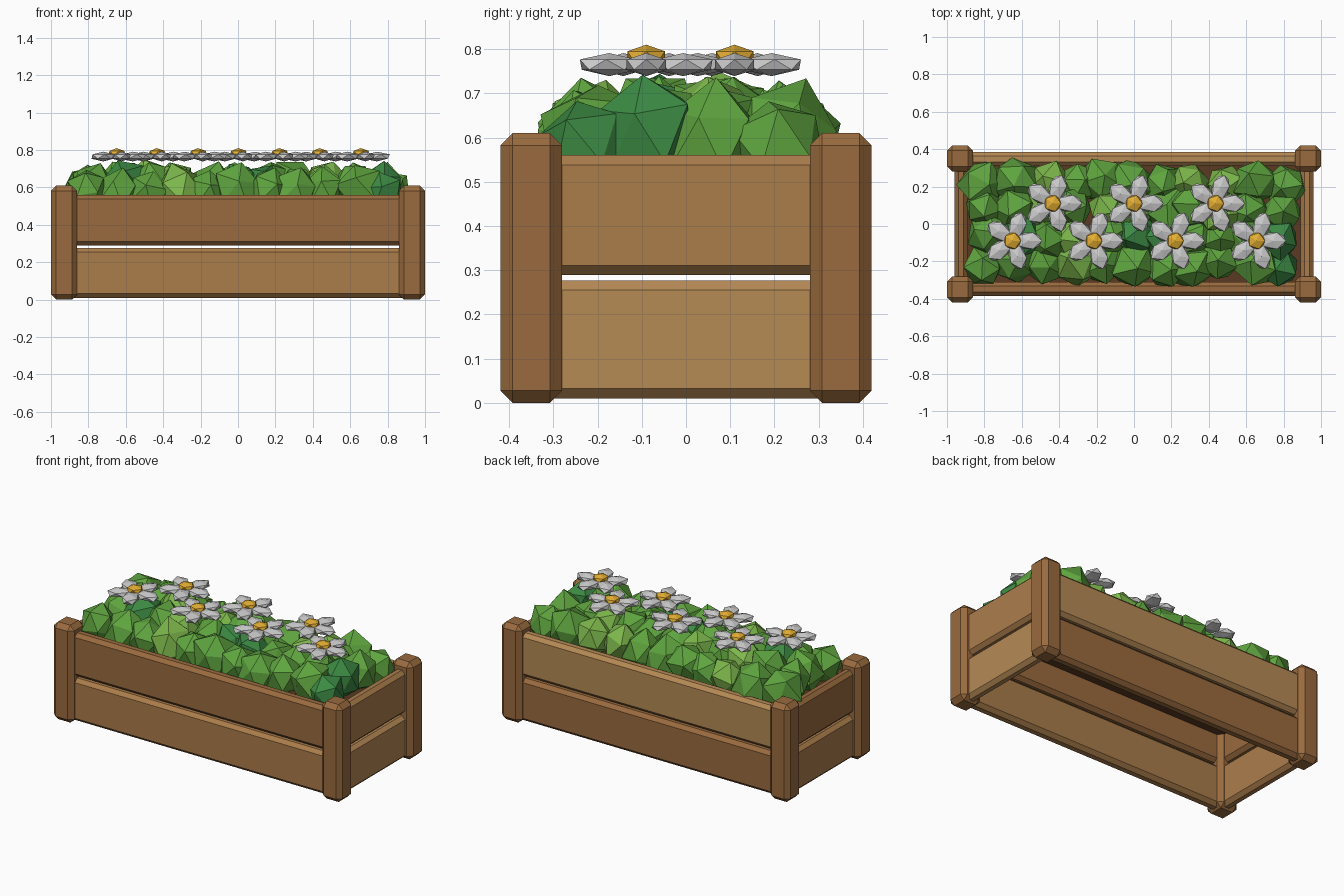
import bpy, bmesh, math, random
from mathutils import Matrix, Vector

if "Cube" in bpy.data.objects:
    bpy.data.objects.remove(bpy.data.objects["Cube"])

random.seed(7)


def material(name, hexcode):
    rgb = [int(hexcode[i:i + 2], 16) / 255 for i in (0, 2, 4)]
    lin = [c / 12.92 if c <= 0.04045 else ((c + 0.055) / 1.055) ** 2.4 for c in rgb]
    m = bpy.data.materials.new(name)
    m.diffuse_color = (*lin, 1)
    m.use_nodes = True
    m.node_tree.nodes["Principled BSDF"].inputs["Base Color"].default_value = m.diffuse_color
    return m


WOOD = {"dark": material("wood_dark", "9A6B3E"),
        "mid": material("wood_mid", "AB7D4B"),
        "light": material("wood_light", "B68A55")}
SOIL = material("soil", "5A3A22")
GREENS = [material("leaf_mid", "5FA53F"), material("leaf_light", "7DB84C"),
          material("leaf_dark", "3C8A43")]
WHITE = material("petal_white", "EDEDEA")
YELLOW = material("flower_yellow", "E3AE33")


def finish(bm, name, mat):
    mesh = bpy.data.meshes.new(name)
    bm.to_mesh(mesh)
    bm.free()
    mesh.materials.append(mat)
    ob = bpy.data.objects.new(name, mesh)
    bpy.context.collection.objects.link(ob)
    return ob


def box(name, lo, hi, mat, bevel=0.0):
    lo, hi = Vector(lo), Vector(hi)
    bm = bmesh.new()
    bmesh.ops.create_cube(bm, size=1, matrix=Matrix.Translation((lo + hi) / 2)
                          @ Matrix.Diagonal((*(hi - lo), 1)))
    if bevel:
        bmesh.ops.bevel(bm, geom=bm.edges[:], offset=bevel, segments=1, affect='EDGES')
    return finish(bm, name, mat)


def blob(bm, matrix):
    return bmesh.ops.create_icosphere(bm, subdivisions=1, radius=1, matrix=matrix)["verts"]


# Corner posts
for sx, side in ((-1, "left"), (1, "right")):
    for sy, end in ((-1, "front"), (1, "back")):
        x, y = 0.93 * sx, 0.35 * sy
        box(f"{end}_{side}_post", (x - 0.07, y - 0.07, 0), (x + 0.07, y + 0.07, 0.61),
            WOOD["dark"], 0.028)

# Side planks, two courses on each side with a narrow slot between them
courses = (("lower", 0.01, 0.277), ("upper", 0.289, 0.56))
tones = {"front": ("mid", "dark"), "back": ("dark", "light"),
         "left": ("mid", "dark"), "right": ("light", "mid")}
for i, (level, z0, z1) in enumerate(courses):
    for s, side in ((-1, "front"), (1, "back")):
        y = 0.348 * s
        box(f"{side}_{level}_plank", (-0.9, y - 0.038, z0), (0.9, y + 0.038, z1),
            WOOD[tones[side][i]], 0.022)
    for s, side in ((-1, "left"), (1, "right")):
        x = 0.925 * s
        box(f"{side}_{level}_plank", (x - 0.036, -0.32, z0), (x + 0.036, 0.32, z1),
            WOOD[tones[side][i]], 0.022)

# Soil bed
box("soil", (-0.9, -0.32, 0.46), (0.9, 0.32, 0.5), SOIL)

# Foliage: four rows of jittered low-poly clumps, one mesh per green
leaves = [bmesh.new() for _ in GREENS]
for row_y, row_z in ((-0.215, 0.575), (-0.075, 0.605), (0.075, 0.605), (0.22, 0.58)):
    count = 11
    for i in range(count):
        x = -0.79 + 1.58 * i / (count - 1) + random.uniform(-0.025, 0.025)
        loc = Vector((x, row_y + random.uniform(-0.02, 0.02),
                      row_z + random.uniform(-0.012, 0.012)))
        r = random.uniform(0.11, 0.135)
        turn = Matrix.Rotation(random.uniform(0, 6.28), 4, 'Z') \
            @ Matrix.Rotation(random.uniform(0, 1.2), 4, 'X')
        k = random.choices((0, 1, 2), (5, 2, 2))[0]
        for v in blob(leaves[k], Matrix.Translation(loc)
                      @ Matrix.Diagonal((r, r, r * 1.12, 1)) @ turn):
            v.co = loc + (v.co - loc) * random.uniform(0.88, 1.12)
            v.co.z = min(v.co.z, 0.752)
            v.co.y = max(-0.335, min(0.355, v.co.y))
for bm, mat in zip(leaves, GREENS):
    finish(bm, "foliage_" + mat.name, mat)

# Flowers: five flattened petals round a yellow centre
spots = [(-0.65 + 0.435 * i, -0.09) for i in range(4)] \
    + [(-0.435 + 0.435 * i, 0.11) for i in range(3)]
for n, (x, y) in enumerate(spots, 1):
    bm = bmesh.new()
    for k in range(5):
        blob(bm, Matrix.Translation((x, y, 0.765))
             @ Matrix.Rotation(k * math.tau / 5, 4, 'Z')
             @ Matrix.Translation((0.088, 0, 0))
             @ Matrix.Diagonal((0.078, 0.052, 0.026, 1)))
    finish(bm, f"flower_{n}_petals", WHITE)
    bm = bmesh.new()
    blob(bm, Matrix.Translation((x, y, 0.783)) @ Matrix.Diagonal((0.05, 0.05, 0.027, 1)))
    finish(bm, f"flower_{n}_center", YELLOW)
